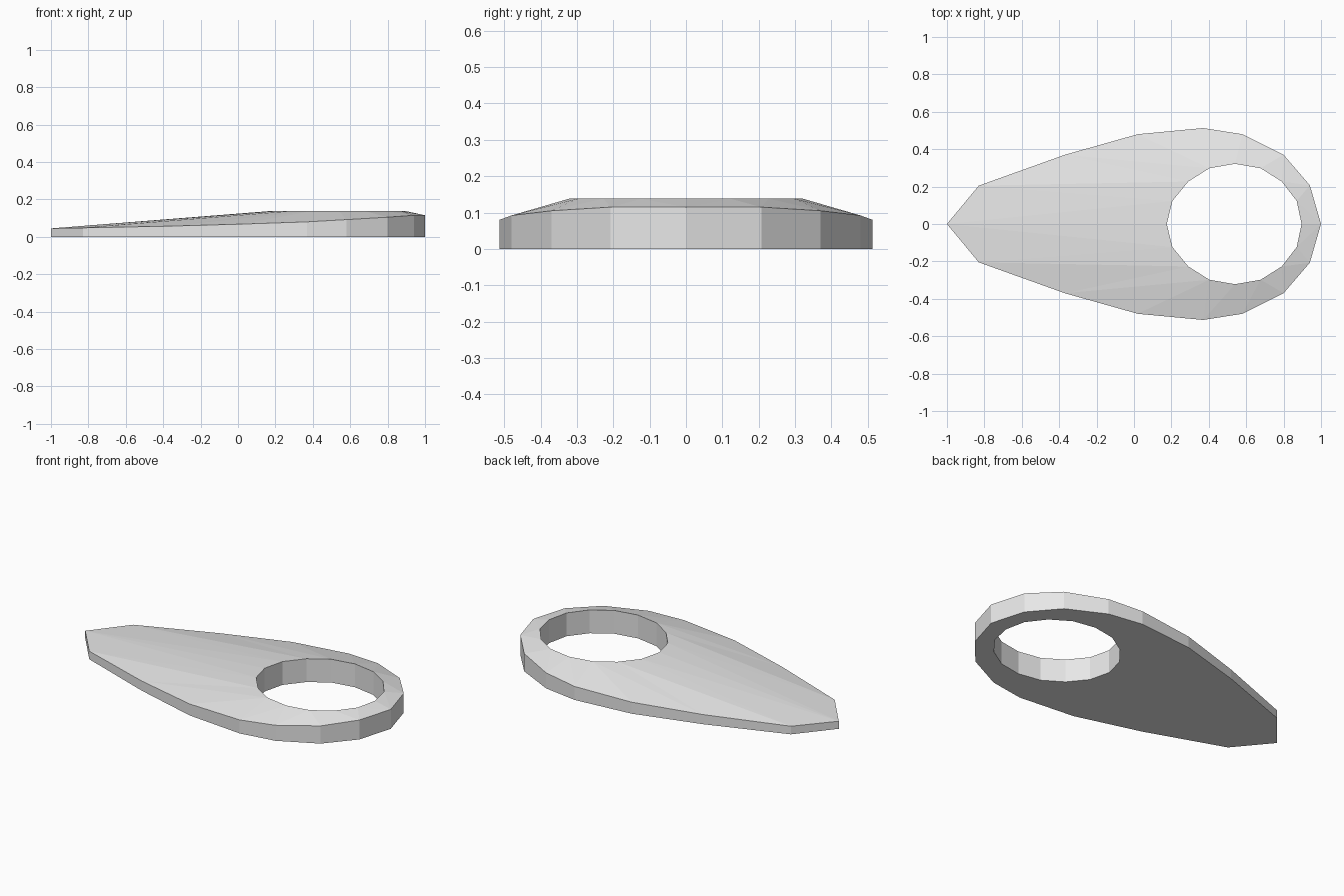
import bpy, bmesh

if "Cube" in bpy.data.objects:
    bpy.data.objects.remove(bpy.data.objects["Cube"])

# Half profiles from the pointed tail to the rounded end
OUTER = [(-1.0, 0, .045), (-.83, .205, .048), (-.37, .37, .057), (.02, .48, .068),
         (.37, .513, .08), (.58, .48, .092), (.80, .37, .105), (.94, .207, .115), (1.0, 0, .115)]
HOLE = [(.175, 0), (.205, .123), (.29, .227), (.403, .298), (.54, .322),
        (.677, .298), (.79, .227), (.87, .123), (.896, 0)]
TOP = .138


def full_loop(half):
    """Mirror a half profile across y = 0 into a closed loop."""
    return half + [(p[0], -p[1], *p[2:]) for p in half[-2:0:-1]]


bm = bmesh.new()
outer, hole = full_loop(OUTER), full_loop(HOLE)
ot = [bm.verts.new(p) for p in outer]
ob = [bm.verts.new((p[0], p[1], 0)) for p in outer]
it = [bm.verts.new((p[0], p[1], TOP)) for p in hole]
ib = [bm.verts.new((p[0], p[1], 0)) for p in hole]
n = len(outer)
for i in range(n):
    j = (i + 1) % n
    # sloped top, split along the diagonal that bulges outward
    a, b, c, d = ot[i], ot[j], it[j], it[i]
    normal = (b.co - a.co).cross(c.co - a.co)
    if normal.z < 0:
        normal = -normal
    if normal.dot(d.co - a.co) <= 0:
        bm.faces.new((a, b, c))
        bm.faces.new((a, c, d))
    else:
        bm.faces.new((a, b, d))
        bm.faces.new((b, c, d))
    # outer wall, hole wall and flat underside
    bm.faces.new((ot[i], ob[i], ob[j], ot[j]))
    bm.faces.new((it[i], it[j], ib[j], ib[i]))
    bm.faces.new((ob[i], ib[i], ib[j], ob[j]))
bmesh.ops.recalc_face_normals(bm, faces=bm.faces)

mesh = bpy.data.meshes.new("teardrop_plate")
bm.to_mesh(mesh)
bm.free()
grey = bpy.data.materials.new("light grey")
grey.diffuse_color = (.8, .8, .8, 1)
grey.use_nodes = True
grey.node_tree.nodes["Principled BSDF"].inputs["Base Color"].default_value = grey.diffuse_color
mesh.materials.append(grey)
plate = bpy.data.objects.new("teardrop_plate", mesh)
bpy.context.collection.objects.link(plate)
